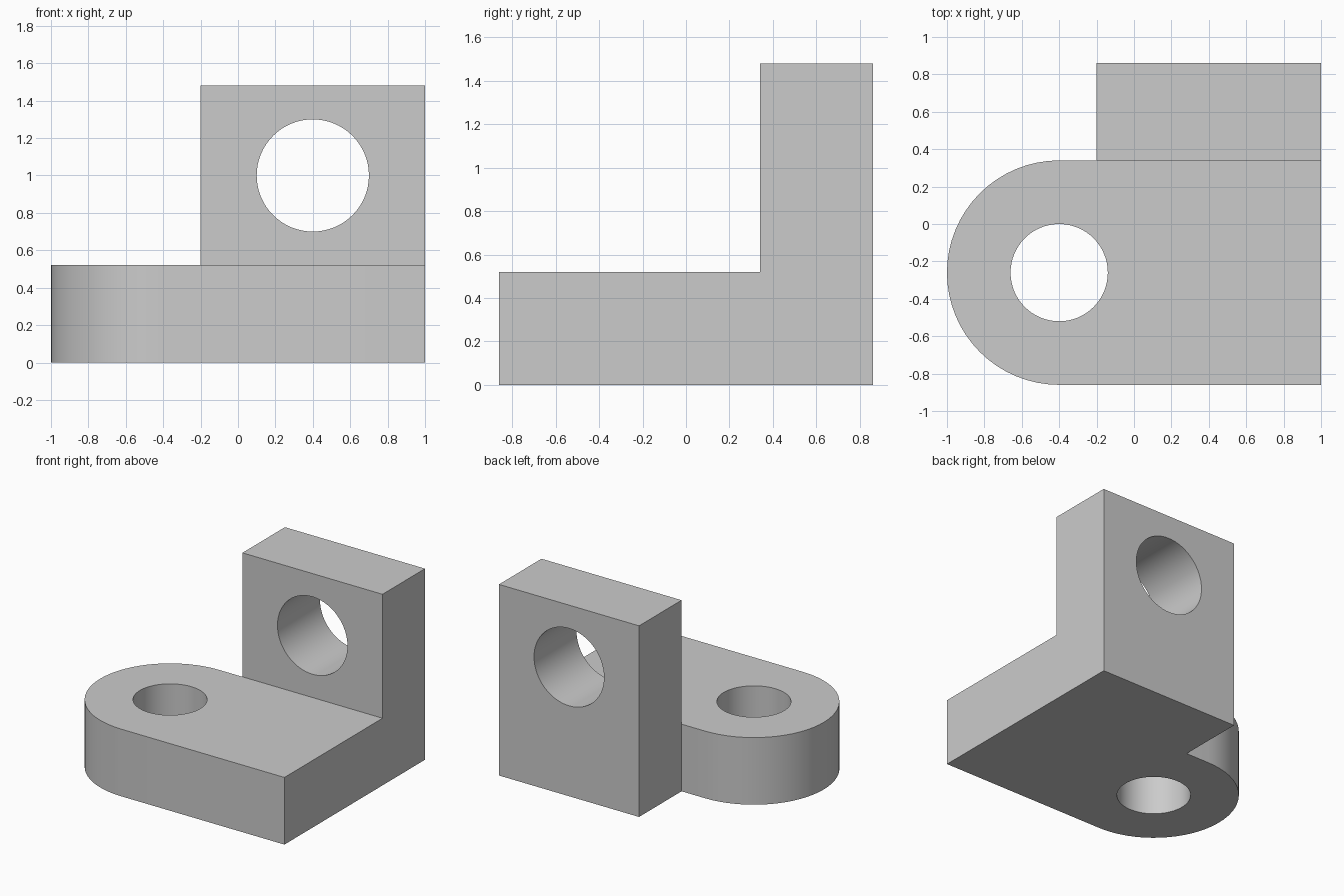
import bpy, bmesh
from math import pi, sin, cos, radians

if "Cube" in bpy.data.objects:
    bpy.data.objects.remove(bpy.data.objects["Cube"])

HOLE_X, HOLE_Y, END_R = -0.4, -0.26, 0.6
BASE_H, TOP = 0.52, 1.48
SEG = 32

# Plan outlines: round-ended base and the block behind it share one edge
bm = bmesh.new()
inner, outer = bm.verts.new((-0.2, 0.34, 0)), bm.verts.new((1, 0.34, 0))
arc = [bm.verts.new((HOLE_X + END_R * cos(a), HOLE_Y + END_R * sin(a), 0))
       for a in (pi / 2 + pi * i / SEG for i in range(SEG + 1))]
base = bm.faces.new(arc + [bm.verts.new((1, -0.86, 0)), outer, inner])
rear = bm.faces.new([inner, outer, bm.verts.new((1, 0.86, 0)), bm.verts.new((-0.2, 0.86, 0))])

# Raise the whole plan to the base thickness
geom = bmesh.ops.extrude_face_region(bm, geom=[base, rear], use_keep_orig=True)["geom"]
bmesh.ops.translate(bm, vec=(0, 0, BASE_H), verts=[g for g in geom if isinstance(g, bmesh.types.BMVert)])

# Raise the rear part into the upright plate
rear_top = [f for f in bm.faces if len(f.verts) == 4
            and all(v.co.z > 0.5 and v.co.y > 0.3 for v in f.verts)]
up = bmesh.ops.extrude_discrete_faces(bm, faces=rear_top)["faces"]
for v in {v for f in up for v in f.verts}:
    v.co.z = TOP
bmesh.ops.dissolve_limit(bm, angle_limit=radians(1), verts=bm.verts[:], edges=bm.edges[:])
bmesh.ops.recalc_face_normals(bm, faces=bm.faces[:])
mesh = bpy.data.meshes.new("angle_bracket")
bm.to_mesh(mesh)
bm.free()
bracket = bpy.data.objects.new("angle_bracket", mesh)
bpy.context.collection.objects.link(bracket)


def drill(name, radius, location, rotation=(0, 0, 0)):
    """Cut a round through hole in the bracket."""
    bpy.ops.mesh.primitive_cylinder_add(vertices=64, radius=radius, depth=0.8,
                                        location=location, rotation=rotation)
    cutter = bpy.context.object
    cutter.name = name
    cutter.hide_render = True
    mod = bracket.modifiers.new(name, "BOOLEAN")
    mod.operation, mod.solver, mod.object = "DIFFERENCE", "EXACT", cutter
    bpy.ops.object.select_all(action="DESELECT")
    bracket.select_set(True)
    bpy.context.view_layer.objects.active = bracket
    bpy.ops.object.modifier_apply(modifier=name)
    bpy.data.objects.remove(cutter)


# Holes through the base and the upright plate
drill("base_hole", 0.26, (HOLE_X, HOLE_Y, BASE_H / 2))
drill("upright_hole", 0.3, (0.4, 0.6, 1.0), (pi / 2, 0, 0))
bpy.ops.object.shade_smooth_by_angle(angle=radians(30))
